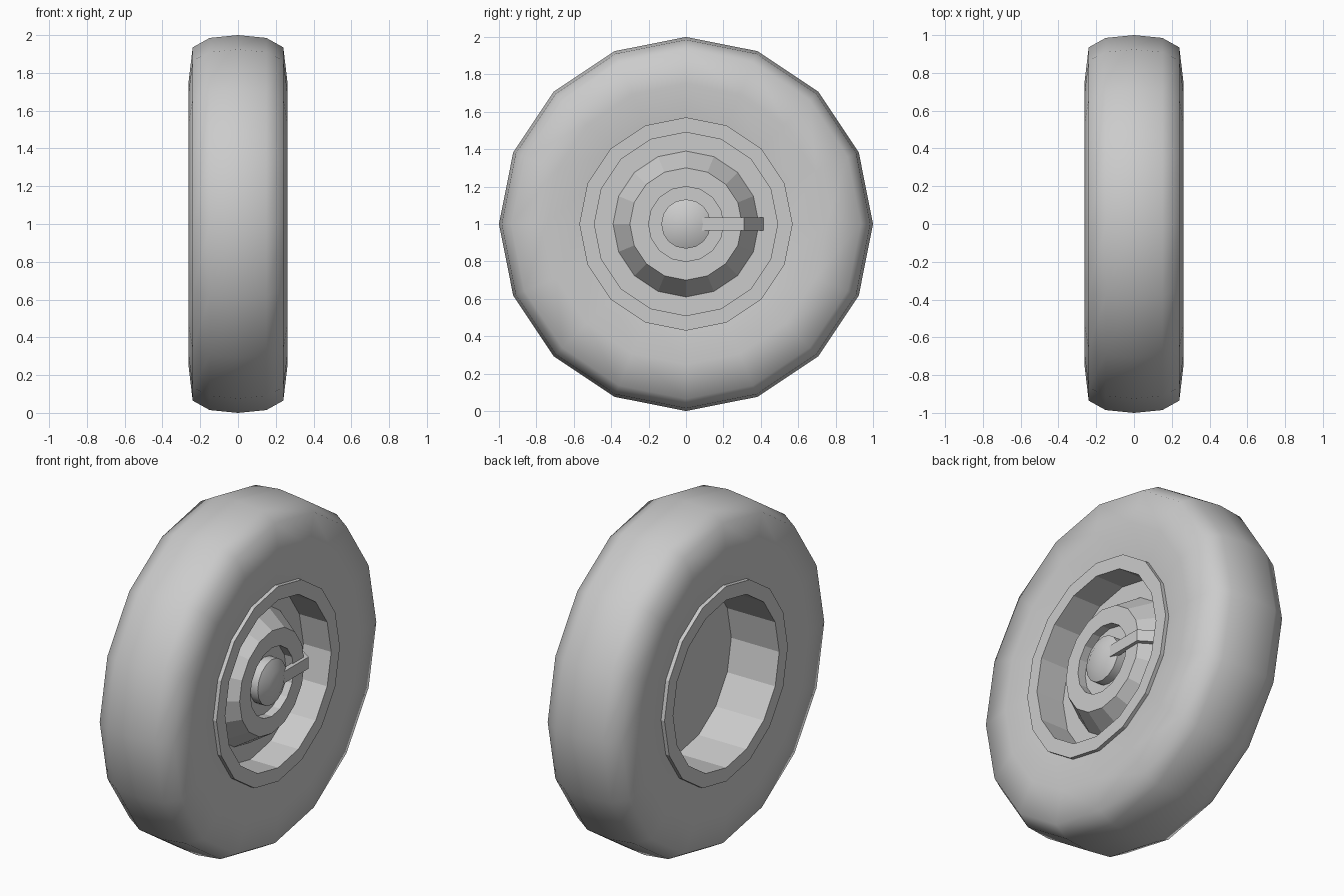
import bpy, bmesh, math

if "Cube" in bpy.data.objects:
    bpy.data.objects.remove(bpy.data.objects["Cube"])

SIDES = 16
CENTRE_Z = 1.0


def make_object(name, bm, smooth_angle=None):
    bmesh.ops.remove_doubles(bm, verts=bm.verts, dist=1e-5)
    bmesh.ops.recalc_face_normals(bm, faces=bm.faces)
    mesh = bpy.data.meshes.new(name)
    bm.to_mesh(mesh)
    bm.free()
    obj = bpy.data.objects.new(name, mesh)
    bpy.context.collection.objects.link(obj)
    obj.location.z = CENTRE_Z
    if smooth_angle:
        bpy.ops.object.select_all(action='DESELECT')
        obj.select_set(True)
        bpy.context.view_layer.objects.active = obj
        bpy.ops.object.shade_smooth_by_angle(angle=math.radians(smooth_angle))
    return obj


def lathe(name, profile, closed=False, smooth_angle=None):
    """Spin an (x, radius) profile around the axle; open ends are capped."""
    bm = bmesh.new()
    rings = []
    for x, r in profile:
        rings.append([bm.verts.new((x, r * math.cos(a), r * math.sin(a)))
                      for a in (2 * math.pi * i / SIDES for i in range(SIDES))])
    pairs = list(zip(rings, rings[1:]))
    if closed:
        pairs.append((rings[-1], rings[0]))
    for p, q in pairs:
        for i in range(SIDES):
            j = (i + 1) % SIDES
            bm.faces.new((p[i], p[j], q[j], q[i]))
    if not closed:
        bm.faces.new(rings[0])
        bm.faces.new(rings[-1])
    return make_object(name, bm, smooth_angle)


# Tyre: rounded section, mirrored across the middle plane
half = [(0.235, 0.55), (0.262, 0.75), (0.24, 0.935), (0.15, 0.985)]
lathe("tyre", half + [(0.0, 1.0)] + [(-x, r) for x, r in reversed(half)],
      closed=True, smooth_angle=60)

# Rim: barrel with a flat lip on both sides
lathe("rim", [(0.26, 0.49), (0.26, 0.57), (-0.26, 0.57), (-0.26, 0.49)],
      closed=True)

# Wheel disc with a raised conical hub and a recess in the middle
lathe("wheel_disc", [(0.05, 0.495), (0.08, 0.495), (0.08, 0.39), (0.22, 0.30),
                     (0.22, 0.20), (0.17, 0.20)])

# Domed axle cap
lathe("axle_cap", [(0.165, 0.132), (0.22, 0.132), (0.25, 0.07)],
      smooth_angle=50)

# Bent lever running from the cap over the hub and down its slope
bm = bmesh.new()
outline = [(0.24, 0.07), (0.24, 0.31), (0.08, 0.415), (0.08, 0.38),
           (0.21, 0.295), (0.21, 0.07)]
face = bm.faces.new([bm.verts.new((x, y, -0.034)) for x, y in outline])
result = bmesh.ops.extrude_face_region(bm, geom=[face])
for v in result["geom"]:
    if isinstance(v, bmesh.types.BMVert):
        v.co.z = 0.034
make_object("lever", bm)
